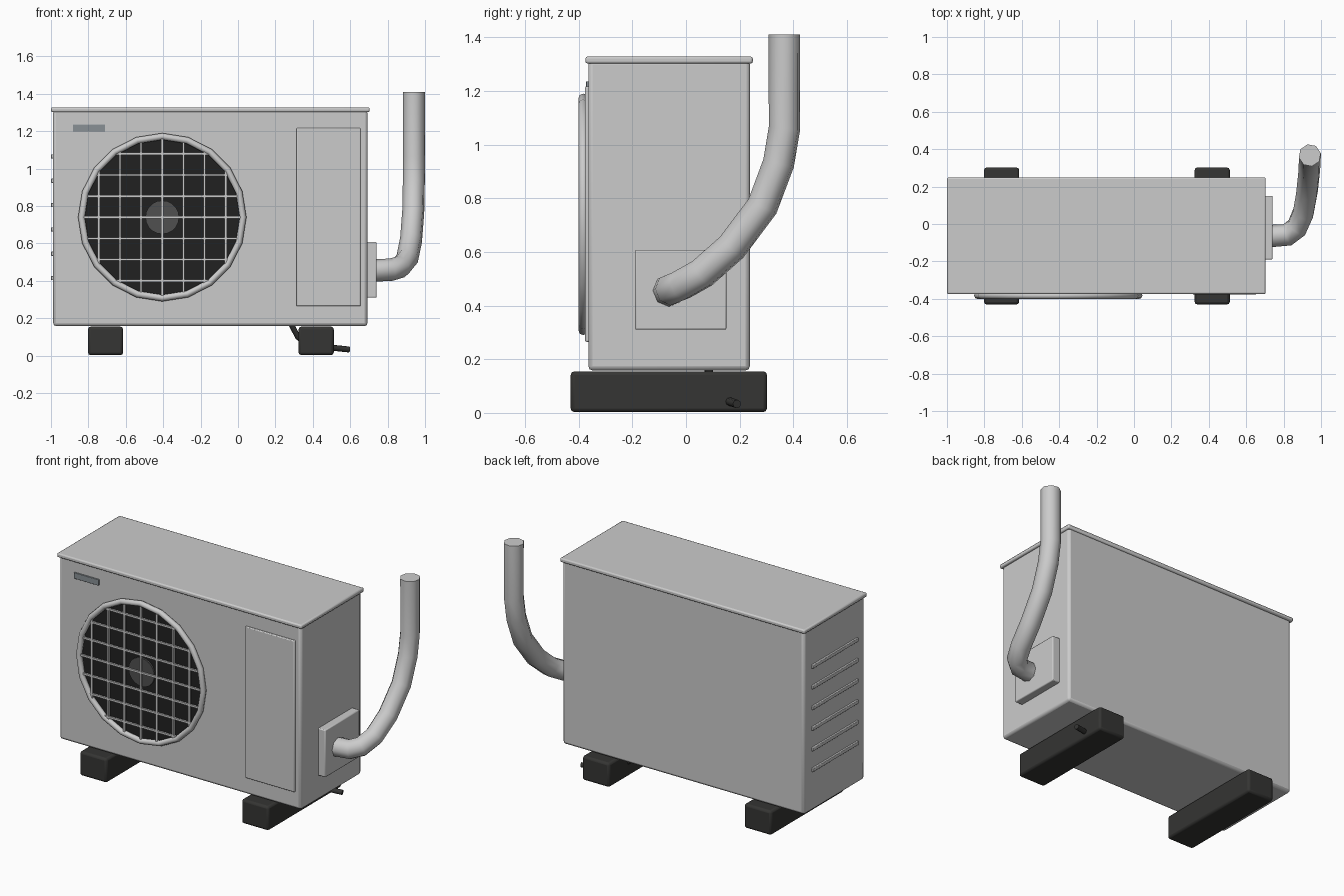
import bpy, math
from math import radians, sqrt

if "Cube" in bpy.data.objects:
    bpy.data.objects.remove(bpy.data.objects["Cube"])


def material(name, r, g, b):
    m = bpy.data.materials.new(name)
    m.diffuse_color = (r, g, b, 1)
    m.use_nodes = True
    m.node_tree.nodes["Principled BSDF"].inputs["Base Color"].default_value = m.diffuse_color
    return m


rubber = material("dark_rubber", 0.035, 0.035, 0.033)
black = material("fan_black", 0.015, 0.015, 0.015)
hub_grey = material("hub_grey", 0.08, 0.08, 0.08)
badge_grey = material("badge_grey", 0.25, 0.28, 0.30)


def finish(ob, name, mat=None):
    ob.name = name
    if mat:
        ob.data.materials.append(mat)
    return ob


def box(name, x, y, z, bevel=0.0, mat=None, segments=2):
    """Box from (min, max) pairs with rounded edges."""
    bpy.ops.mesh.primitive_cube_add(size=1, location=[sum(p) / 2 for p in (x, y, z)])
    ob = finish(bpy.context.object, name, mat)
    ob.scale = [p[1] - p[0] for p in (x, y, z)]
    bpy.ops.object.transform_apply(location=False, rotation=False, scale=True)
    if bevel:
        m = ob.modifiers.new("bevel", 'BEVEL')
        m.width, m.segments = bevel, segments
        bpy.ops.object.shade_smooth_by_angle(angle=radians(35))
    return ob


def disc(name, x, y, z, radius, depth, sides, mat=None):
    """Cylinder facing the front."""
    bpy.ops.mesh.primitive_cylinder_add(vertices=sides, radius=radius, depth=depth,
                                        location=(x, y, z), rotation=(radians(90), 0, 0))
    return finish(bpy.context.object, name, mat)


def tube(name, points, radius, resolution, mat=None):
    """Round tube along a path, capped, converted to a smooth mesh."""
    cu = bpy.data.curves.new(name, 'CURVE')
    cu.dimensions = '3D'
    cu.bevel_depth, cu.bevel_resolution, cu.use_fill_caps = radius, resolution, True
    sp = cu.splines.new('POLY')
    sp.points.add(len(points) - 1)
    for p, co in zip(sp.points, points):
        p.co = (*co, 1)
    ob = finish(bpy.data.objects.new(name, cu), name, mat)
    bpy.context.collection.objects.link(ob)
    bpy.ops.object.select_all(action='DESELECT')
    ob.select_set(True)
    bpy.context.view_layer.objects.active = ob
    bpy.ops.object.convert(target='MESH')
    bpy.ops.object.shade_smooth_by_angle(angle=radians(50))
    return ob


# Casing and lid
box("casing", (-0.988, 0.692), (-0.364, 0.238), (0.158, 1.315), 0.016)
box("lid", (-0.999, 0.704), (-0.375, 0.249), (1.302, 1.328), 0.008)

# Rubber feet
for i, x in enumerate((-0.708, 0.418)):
    box(f"foot_{i + 1}", (x - 0.094, x + 0.094), (-0.43, 0.302), (0.003, 0.155), 0.014, rubber)

# Service panel and name plate on the front
box("service_panel", (0.312, 0.655), (-0.376, -0.355), (0.265, 1.217), 0.005)
box("name_plate", (-0.883, -0.71), (-0.372, -0.36), (1.198, 1.236), 0.002, badge_grey)

# Fan opening, hub and outer ring
FX, FZ, R = -0.405, 0.74, 0.435
disc("fan_opening", FX, -0.364, FZ, R, 0.014, 20, black)
disc("fan_hub", FX, -0.374, FZ, 0.09, 0.016, 20, hub_grey)
bpy.ops.mesh.primitive_torus_add(major_segments=20, minor_segments=8, major_radius=0.432,
                                 minor_radius=0.018, location=(FX, -0.383, FZ),
                                 rotation=(radians(90), 0, 0))
finish(bpy.context.object, "fan_ring")
bpy.ops.object.shade_smooth_by_angle(angle=radians(50))

# Grille bars clipped to the ring
for i in range(-3, 4):
    d = i * 0.113
    h = sqrt(0.43 ** 2 - d * d)
    box(f"grille_vertical_{i + 4}", (FX + d - 0.006, FX + d + 0.006),
        (-0.393, -0.381), (FZ - h, FZ + h))
    box(f"grille_horizontal_{i + 4}", (FX - h, FX + h),
        (-0.392, -0.380), (FZ + d - 0.006, FZ + d + 0.006))

# Vent slats on the left side
for i in range(6):
    z = 0.415 + 0.13 * i
    box(f"vent_slat_{i + 1}", (-1.0, -0.975), (-0.29, 0.166), (z - 0.011, z + 0.011), 0.003)

# Pipe cover plate and the rising pipe
box("pipe_plate", (0.68, 0.741), (-0.19, 0.151), (0.31, 0.608), 0.006)
tube("pipe", [(0.72, -0.065, 0.455), (0.82, -0.058, 0.46), (0.87, -0.02, 0.475),
              (0.905, 0.06, 0.52), (0.925, 0.17, 0.617), (0.937, 0.285, 0.77),
              (0.94, 0.345, 0.93), (0.94, 0.367, 1.06), (0.94, 0.367, 1.41)], 0.06, 2)

# Drain hose through the right foot
tube("drain_hose", [(0.28, 0.08, 0.175), (0.32, 0.10, 0.10), (0.37, 0.12, 0.062),
                    (0.45, 0.145, 0.048), (0.595, 0.19, 0.033)], 0.016, 2, rubber)
